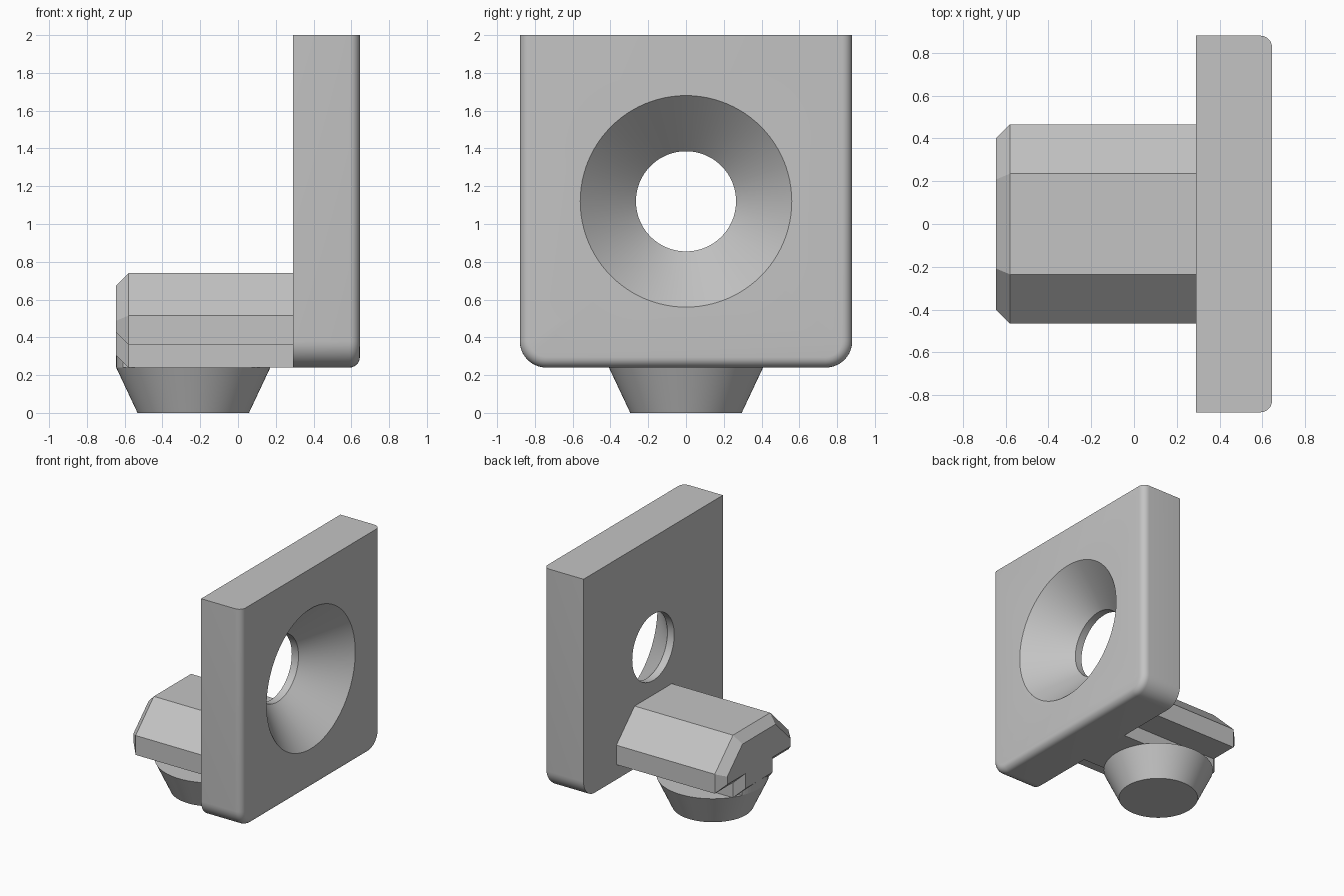
import bpy, bmesh
from math import sin, cos, pi, radians

default = bpy.data.objects.get("Cube")
if default:
    bpy.data.objects.remove(default, do_unlink=True)

grey = bpy.data.materials.new("plain grey")
grey.use_nodes = True
grey.diffuse_color = (0.55, 0.55, 0.55, 1)
grey.node_tree.nodes["Principled BSDF"].inputs["Base Color"].default_value = (0.55, 0.55, 0.55, 1)


def loft(rings, name, bevel=None):
    """Skin a row of matching closed rings and cap both ends."""
    bm = bmesh.new()
    loops = [[bm.verts.new(p) for p in ring] for ring in rings]
    for a, b in zip(loops, loops[1:]):
        for i in range(len(a)):
            j = (i + 1) % len(a)
            bm.faces.new((a[i], a[j], b[j], b[i]))
    bm.faces.new(loops[0])
    bm.faces.new(loops[-1])
    bmesh.ops.recalc_face_normals(bm, faces=bm.faces)
    if bevel:
        bevel(bm)
    mesh = bpy.data.meshes.new(name)
    bm.to_mesh(mesh)
    bm.free()
    mesh.materials.append(grey)
    obj = bpy.data.objects.new(name, mesh)
    bpy.context.collection.objects.link(obj)
    return obj


def activate(obj):
    bpy.ops.object.select_all(action='DESELECT')
    obj.select_set(True)
    bpy.context.view_layer.objects.active = obj


def smooth(obj):
    activate(obj)
    bpy.ops.object.shade_smooth_by_angle(angle=radians(30))


def circle(r, n=96):
    return [(r * cos(2 * pi * i / n), r * sin(2 * pi * i / n)) for i in range(n)]


# Upright plate: rounded lower corners and a rounded outer rim, square on top
BACK, FRONT, BOTTOM, TOP, HALF, R = 0.29, 0.645, 0.24, 2.0, 0.88, 0.14
steps = 10
right_arc = [(HALF - R + R * cos(t), BOTTOM + R - R * sin(t))
             for t in (pi / 2 * i / steps for i in range(steps + 1))]
half_outline = [(HALF, TOP)] + right_arc
outline = half_outline + [(-y, z) for y, z in reversed(half_outline)]


def round_rim(bm):
    rim = [e for e in bm.edges
           if all(abs(v.co.x - FRONT) < 1e-4 for v in e.verts)
           and any(v.co.z < TOP - 1e-4 for v in e.verts)]
    bmesh.ops.bevel(bm, geom=rim, offset=0.055, segments=6, profile=0.5, affect='EDGES')


plate = loft([[(x, y, z) for y, z in outline] for x in (BACK, FRONT)], "plate", round_rim)

# Countersunk screw hole through the plate
hole_stations = [(BACK - 0.1, 0.265), (0.35, 0.265), (FRONT, 0.56), (FRONT + 0.1, 0.66)]
cutter = loft([[(x, y, z + 1.12) for y, z in circle(r)] for x, r in hole_stations], "hole_cutter")
cutter.hide_render = True
cut = plate.modifiers.new("hole", 'BOOLEAN')
cut.operation = 'DIFFERENCE'
cut.solver = 'EXACT'
cut.object = cutter
activate(plate)
bpy.ops.object.modifier_apply(modifier=cut.name)
bpy.data.objects.remove(cutter, do_unlink=True)
smooth(plate)

# T-shaped sliding arm with a chamfered end
full = [(0.235, 0.74), (0.465, 0.515), (0.465, 0.36), (0.235, 0.36), (0.235, 0.24)]
inset = [(0.208, 0.675), (0.4, 0.488), (0.4, 0.425), (0.17, 0.425), (0.17, 0.305)]


def section(x, half):
    return [(x, y, z) for y, z in half + [(-y, z) for y, z in reversed(half)]]


loft([section(BACK, full), section(-0.58, full), section(-0.645, inset)], "arm")

# Tapered round foot under the arm
CX = -0.237
foot = loft([[(x + CX, y, z) for x, y in circle(r)] for z, r in ((0, 0.295), (0.24, 0.408))], "foot")
smooth(foot)

# Small curved neck joining the foot to the chamfered end
arc = [(CX - 0.408 * cos(a), 0.408 * sin(a)) for a in (radians(d) for d in range(-24, 25, 4))]
neck_plan = arc + [(-0.5, arc[-1][1]), (-0.5, arc[0][1])]
loft([[(x, y, z) for x, y in neck_plan] for z in (0.24, 0.31)], "neck")
